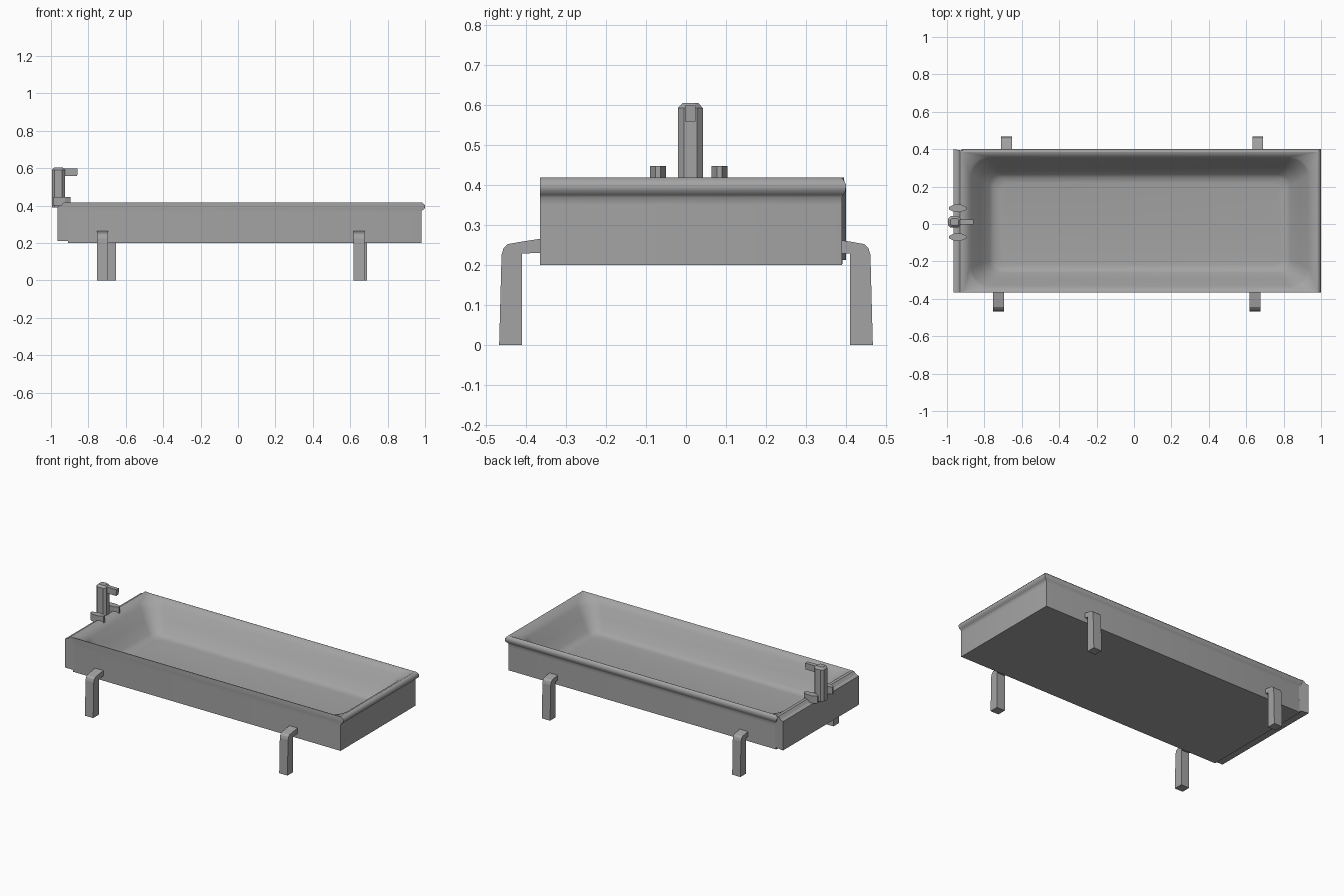
import bpy, bmesh, math
from mathutils import Vector

cube = bpy.data.objects.get("Cube")
if cube:
    bpy.data.objects.remove(cube, do_unlink=True)

grey = bpy.data.materials.new("plain_grey")
grey.use_nodes = True
colour = (0.37, 0.37, 0.37, 1)
grey.diffuse_color = colour
grey.node_tree.nodes["Principled BSDF"].inputs["Base Color"].default_value = colour


def loft(name, rings, smooth=None):
    """Skin a stack of equal-length point rings and cap both ends."""
    bm = bmesh.new()
    loops = [[bm.verts.new(p) for p in ring] for ring in rings]
    n = len(loops[0])
    for a, b in zip(loops, loops[1:]):
        for i in range(n):
            j = (i + 1) % n
            bm.faces.new((a[i], a[j], b[j], b[i]))
    bm.faces.new(loops[0])
    bm.faces.new(loops[-1])
    bmesh.ops.recalc_face_normals(bm, faces=bm.faces)
    mesh = bpy.data.meshes.new(name)
    bm.to_mesh(mesh)
    bm.free()
    mesh.materials.append(grey)
    ob = bpy.data.objects.new(name, mesh)
    bpy.context.collection.objects.link(ob)
    if smooth:
        bpy.ops.object.select_all(action='DESELECT')
        ob.select_set(True)
        bpy.context.view_layer.objects.active = ob
        bpy.ops.object.shade_smooth_by_angle(angle=math.radians(smooth))


def round_rect(x0, x1, y0, y1, z, r=0.0005, steps=5):
    pts = []
    corners = ((x1, y1, -1, -1), (x0, y1, 1, -1), (x0, y0, 1, 1), (x1, y0, -1, 1))
    for k, (cx, cy, sx, sy) in enumerate(corners):
        for s in range(steps + 1):
            a = math.pi / 2 * (k + s / steps)
            pts.append(Vector((cx + sx * r + r * math.cos(a), cy + sy * r + r * math.sin(a), z)))
    return pts


# Tub: outer wall, overhanging lip on the far end and back, narrow rim
shell = [
    round_rect(-0.91, 0.98, -0.365, 0.39, 0.2),
    round_rect(-0.91, 0.98, -0.365, 0.39, 0.35),
    round_rect(-0.91, 0.98, -0.365, 0.39, 0.368),
    round_rect(-0.91, 0.986, -0.365, 0.393, 0.375),
    round_rect(-0.915, 0.998, -0.365, 0.399, 0.384),
    round_rect(-0.92, 1.0, -0.365, 0.4, 0.4),
    round_rect(-0.925, 0.994, -0.365, 0.396, 0.409),
    round_rect(-0.93, 0.985, -0.365, 0.389, 0.418),
    round_rect(-0.91, 0.978, -0.362, 0.384, 0.418),
]
# Basin: round-cornered opening dropping from the rim, steep walls, dished floor
opening = (-0.88, 0.938, -0.338, 0.36)
floor = (-0.76, 0.825, -0.25, 0.255)
for t, z, r in ((0, 0.392, 0.1), (0.1, 0.379, 0.095), (0.5, 0.319, 0.08),
                (0.9, 0.259, 0.06), (1.07, 0.244, 0.055), (1.35, 0.239, 0.05)):
    shell.append(round_rect(*(a + (b - a) * t for a, b in zip(opening, floor)), z, r))
loft("tub", shell, smooth=60)

# Tap-end block: stepped top, raised underside, back face flaring outwards
step = [(-0.965, 0.212), (-0.91, 0.212), (-0.905, 0.2), (-0.9, 0.39),
        (-0.915, 0.418), (-0.93, 0.418), (-0.945, 0.402), (-0.965, 0.396)]
loft("tap_end_block", [[(x, -0.365, z) for x, z in step],
                       [(x, 0.4 - (x + 0.965) * 0.16, z) for x, z in step]])

# Four bent legs, front and back mirrored in profile
bend = [(0.467, 0), (0.461, 0.225), (0.456, 0.242), (0.445, 0.252), (0.41, 0.258),
        (0.365, 0.265), (0.365, 0.23), (0.41, 0.228), (0.41, 0)]
for name, side, x in (("front_right_leg", -1, -0.754), ("front_left_leg", -1, 0.618),
                      ("back_right_leg", 1, -0.711), ("back_left_leg", 1, 0.633)):
    loft(name, [[(px, side * y, z) for y, z in bend] for px in (x, x + 0.058)])


def octagon(x0, x1, y0, y1, z, cut):
    return [(x0 + cut, y0, z), (x1 - cut, y0, z), (x1, y0 + cut, z), (x1, y1 - cut, z),
            (x1 - cut, y1, z), (x0 + cut, y1, z), (x0, y1 - cut, z), (x0, y0 + cut, z)]


# Tap column with chamfered head
loft("tap_column", [octagon(-0.995, -0.925, -0.02, 0.042, 0.39, 0.015),
                    octagon(-0.995, -0.925, -0.02, 0.042, 0.592, 0.015),
                    octagon(-0.982, -0.938, -0.008, 0.03, 0.605, 0.008)])

# Spout
spout = [(-0.94, 0.558), (-0.86, 0.558), (-0.857, 0.598), (-0.94, 0.598)]
loft("tap_spout", [[(x, y, z) for x, z in spout] for y in (-0.002, 0.024)])

# Two lens-shaped handles
for name, y in (("right_tap_handle", -0.07), ("left_tap_handle", 0.084)):
    plan = [(-0.99, -0.006), (-0.962, -0.02), (-0.925, -0.02), (-0.895, -0.006),
            (-0.895, 0.006), (-0.925, 0.02), (-0.962, 0.02), (-0.99, 0.006)]
    loft(name, [[(px, y + py, z) for px, py in plan] for z in (0.4, 0.447)])
